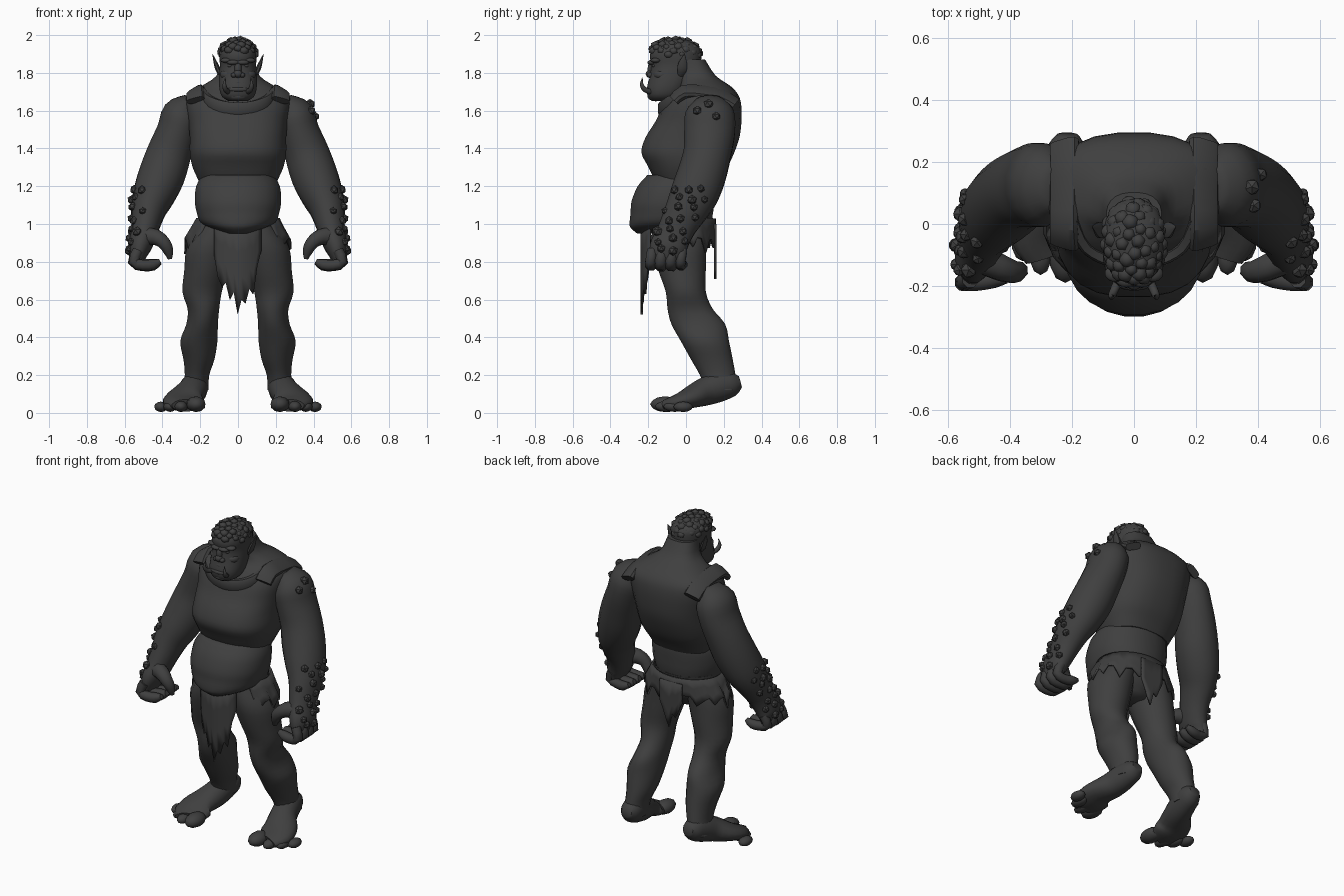
import bpy, bmesh, math, random
from mathutils import Vector, Matrix
from mathutils.bvhtree import BVHTree

random.seed(4)
if "Cube" in bpy.data.objects:
    bpy.data.objects.remove(bpy.data.objects["Cube"])

hide = bpy.data.materials.new("dark_grey_hide")
hide.use_nodes = True
GREY = (.05, .05, .05, 1)
hide.diffuse_color = GREY
hide.node_tree.nodes["Principled BSDF"].inputs["Base Color"].default_value = GREY


def finish(name, bm, mirror=False, angle=50, thick=0):
    """Turn a bmesh into a shaded object, optionally mirrored or thickened."""
    bmesh.ops.recalc_face_normals(bm, faces=bm.faces)
    mesh = bpy.data.meshes.new(name)
    bm.to_mesh(mesh)
    bm.free()
    mesh.materials.append(hide)
    obj = bpy.data.objects.new(name, mesh)
    bpy.context.collection.objects.link(obj)
    bpy.ops.object.select_all(action='DESELECT')
    obj.select_set(True)
    bpy.context.view_layer.objects.active = obj
    bpy.ops.object.shade_smooth_by_angle(angle=math.radians(angle))
    if thick:
        mod = obj.modifiers.new("thickness", 'SOLIDIFY')
        mod.thickness, mod.offset = thick, 0
    if mirror:
        mod = obj.modifiers.new("mirror", 'MIRROR')
        mod.use_mirror_merge = False
    return obj


def smooth_rings(rings, steps):
    """Catmull-Rom interpolation between the key rings."""
    out = []
    last = len(rings) - 1
    for i in range(last):
        p0, p1, p2, p3 = (rings[min(max(i + k, 0), last)] for k in (-1, 0, 1, 2))
        for s in range(steps):
            t = s / steps
            out.append([b + .5 * t * (c - a + t * (2*a - 5*b + 4*c - d + t * (3*(b - c) + d - a)))
                        for a, b, c, d in zip(p0, p1, p2, p3)])
    return out + [list(rings[-1])]


def loft(name, rings, flat=False, ref=(0, 1, 0), sides=16, power=2, steps=3,
         mirror=False, angle=50):
    """Skin rings (x, y, z, side radius, ref radius) along their path."""
    rings = smooth_rings(rings, steps)
    centres = [Vector(r[:3]) for r in rings]
    bm = bmesh.new()
    loops = []
    for i, r in enumerate(rings):
        t = centres[min(i + 1, len(rings) - 1)] - centres[max(i - 1, 0)]
        t = Vector((0, 0, 1)) if flat else t.normalized()
        u = Vector(ref)
        u = (u - t * u.dot(t)).normalized()
        v = t.cross(u)
        loop = []
        for k in range(sides):
            a = math.tau * (k + .5) / sides
            c, s = (math.copysign(abs(w) ** (2 / power), w) for w in (math.cos(a), math.sin(a)))
            loop.append(bm.verts.new(centres[i] + v * (c * max(r[3], .001)) + u * (s * max(r[4], .001))))
        loops.append(loop)
    for a, b in zip(loops, loops[1:]):
        for k in range(sides):
            n = (k + 1) % sides
            bm.faces.new((a[k], a[n], b[n], b[k]))
    bm.faces.new(loops[0])
    bm.faces.new(loops[-1])
    return finish(name, bm, mirror, angle)


def blobs(name, items, detail=2, mirror=False, angle=60):
    """Ellipsoids given as (centre, radii), gathered in one object."""
    bm = bmesh.new()
    for loc, size in items:
        turn = Matrix.Rotation(random.uniform(0, 1), 4, 'Z') if detail == 1 else Matrix()
        bmesh.ops.create_icosphere(bm, subdivisions=detail, radius=1,
                                   matrix=Matrix.Translation(loc) @ turn @ Matrix.Diagonal((*size, 1)))
    return finish(name, bm, mirror, angle)


def sheet(name, columns, flare):
    """Ragged cloth from columns (x, y, top, bottom), widening downwards."""
    bm = bmesh.new()
    cols = []
    for x, y, top, bottom in columns:
        cols.append([bm.verts.new((x * (1 + flare * f), y, top + (bottom - top) * f))
                     for f in (0, .35, .7, 1)])
    for a, b in zip(cols, cols[1:]):
        for k in range(3):
            bm.faces.new((a[k], b[k], b[k + 1], a[k + 1]))
    return finish(name, bm, thick=.012)


# Trunk: chest with neck, hanging belly, pelvis
loft("chest_and_neck", [
    (0, .005, 1.2, .195, .15), (0, .005, 1.25, .22, .18), (0, .01, 1.31, .245, .215),
    (0, .01, 1.38, .257, .248), (0, .035, 1.46, .257, .25), (0, .065, 1.54, .265, .23),
    (0, .085, 1.62, .278, .21), (0, .1, 1.68, .27, .18), (0, .1, 1.73, .195, .137),
    (0, .058, 1.785, .115, .1), (0, .022, 1.87, .09, .08)], flat=True, sides=24, power=2.5)
loft("belly", [
    (0, -.15, .95, .07, .11), (0, -.11, .98, .15, .185), (0, -.085, 1.01, .2, .215),
    (0, -.075, 1.06, .22, .22), (0, -.07, 1.12, .23, .22), (0, -.052, 1.2, .223, .205),
    (0, -.03, 1.26, .19, .175)], flat=True, sides=24, power=2.2)
loft("pelvis", [(0, -.02, .82, .08, .07), (0, -.03, .9, .19, .14), (0, -.02, 1.04, .205, .165)],
     flat=True)

# Collar and shoulder straps
loft("collar", [(x, y, z, .02, .035) for x, y, z in (
    (-.2, .02, 1.7), (-.16, -.07, 1.65), (-.09, -.115, 1.62), (0, -.13, 1.61),
    (.09, -.115, 1.62), (.16, -.07, 1.65), (.2, .02, 1.7))], ref=(0, 0, 1), sides=8, power=4)
loft("shoulder_strap", [(.225, y, z, r, .05) for y, z, r in (
    (-.065, 1.655, .02), (-.01, 1.7, .024), (.1, 1.698, .018), (.19, 1.682, .016), (.262, 1.635, .022))],
     ref=(1, 0, -.6), sides=10, power=3.5, steps=2, mirror=True, angle=30)

# Arms and hands
arm = loft("arm", [
    (.25, .12, 1.66, .04, .07), (.292, .125, 1.59, .105, .13), (.322, .125, 1.49, .11, .137),
    (.366, .112, 1.37, .12, .128), (.403, .083, 1.26, .125, .13), (.443, .045, 1.16, .114, .128),
    (.472, .005, 1.08, .095, .115), (.488, -.038, 1, .078, .1), (.504, -.07, .93, .068, .095),
    (.522, -.095, .87, .06, .1), (.53, -.1, .81, .035, .09)], mirror=True)
for i in range(4):
    y = -.178 + .053 * i
    r = (.03, .034, .033, .028)[i]
    loft(f"finger_{i + 1}", [(.53, y, .86, r, r), (.552, y - .01, .8, r, r),
                             (.505, y - .01, .782, r, r), (.45, y, .785, r, r),
                             (.412, y, .802, r * .5, r * .5)], sides=8, steps=2, mirror=True)
loft("thumb", [(.5, -.11, .935, .055, .05), (.435, -.14, .93, .045, .045), (.392, -.155, .9, .037, .038),
               (.37, -.15, .86, .03, .03), (.36, -.145, .815, .012, .012)], sides=8, steps=2, mirror=True)

# Warts set onto the outside of the arms
skin = BVHTree.FromPolygons([v.co for v in arm.data.vertices], [p.vertices for p in arm.data.polygons])


def warts(name, spots, mirror):
    items = []
    for y, z in spots:
        hit = skin.ray_cast(Vector((1, y, z)), Vector((-1, 0, 0)))[0]
        if hit:
            r = random.uniform(.02, .028)
            items.append((hit, (r, r, r)))
    blobs(name, items, detail=1, mirror=mirror, angle=20)


rows = []
for i in range(7):
    z = 1.19 - .055 * i
    middle = .035 - .026 * i
    for k in (-1, 0, 1):
        rows.append((middle + (k + .5 * (i % 2) - .25) * .07 + random.uniform(-.01, .01),
                     z + random.uniform(-.014, .014)))
warts("forearm_warts", rows, True)
warts("left_shoulder_warts", [(.12, 1.635), (.06, 1.6), (.16, 1.57), (.0, 1.61)], False)

# Legs and feet
loft("leg", [
    (.11, -.03, .99, .09, .15), (.145, -.035, .88, .127, .145), (.17, -.02, .75, .117, .127),
    (.19, -.001, .64, .106, .108), (.183, .022, .55, .085, .122), (.19, .065, .47, .085, .145),
    (.207, .1, .38, .1, .13), (.207, .138, .28, .083, .112), (.217, .168, .2, .066, .096),
    (.225, .19, .12, .07, .085)], flat=True, mirror=True)
loft("foot", [
    (.215, .288, .165, .035, .03), (.217, .25, .155, .06, .065), (.228, .18, .14, .072, .08),
    (.247, .1, .112, .08, .075), (.285, .02, .08, .1, .057), (.288, -.04, .055, .11, .046),
    (.27, -.1, .04, .085, .033)], ref=(0, 0, 1), mirror=True)
blobs("toes", [((.222, -.11, .046), (.052, .08, .042)), ((.302, -.1, .034), (.036, .065, .03)),
               ((.36, -.06, .033), (.036, .06, .028)), ((.408, -.015, .032), (.036, .052, .028))],
      mirror=True)

# Ragged loincloth: hip skirt, front flap, back flap
skirt = []
for i in range(31):
    a = math.radians(48 + 264 * i / 30)
    drop = random.uniform(.07, .11) + (.05 if i % 3 == 1 else 0)
    skirt.append((.215 * math.sin(a), -.02 - .172 * math.cos(a), 1.03, 1 - drop))
sheet("hip_skirt", skirt, .3)
hem = (.84, .72, .67, .69, .6, .64, .52, .6, .58, .66, .63, .78, .86)
sheet("front_flap", [(-.125 + .0205 * i, -.235 + .9 * (i / 12 - .5) ** 2 * .2, 1.01, z)
                     for i, z in enumerate(hem)], 0)
hem = (.88, .83, .78, .8, .71, .76, .82, .87)
sheet("back_flap", [(-.08 + .022 * i, .155, 1, z) for i, z in enumerate(hem)], 0)

# Head
loft("head", [
    (0, -.125, 1.65, .05, .055), (0, -.115, 1.675, .086, .088), (0, -.1, 1.72, .1, .108),
    (0, -.075, 1.78, .101, .118), (0, -.055, 1.84, .097, .13), (0, -.055, 1.89, .1, .138),
    (0, -.05, 1.93, .095, .125), (0, -.055, 1.965, .065, .085), (0, -.06, 1.98, .03, .04)],
     flat=True, sides=20, power=2.3)
blobs("brow_and_cheeks", [((.025, -.18, 1.855), (.035, .025, .014)), ((.06, -.16, 1.866), (.035, .028, .014)),
                          ((.05, -.13, 1.79), (.046, .045, .03)), ((.022, -.188, 1.788), (.017, .02, .014))],
      mirror=True)
blobs("eyes", [((.042, -.165, 1.838), (.015, .015, .01))], mirror=True)
blobs("nose_and_lips", [((0, -.182, 1.82), (.02, .022, .04)), ((0, -.19, 1.795), (.024, .024, .022)),
                        ((0, -.172, 1.75), (.055, .03, .018)), ((0, -.18, 1.712), (.066, .037, .017)),
                        ((0, -.16, 1.675), (.062, .045, .026))])
loft("tusk", [(.05, -.185, 1.7, .015, .015), (.066, -.218, 1.712, .014, .014),
              (.072, -.235, 1.74, .01, .01), (.066, -.23, 1.776, .001, .001)],
     sides=8, mirror=True)
loft("ear", [(.09, -.03, 1.785, .008, .014), (.105, -.022, 1.815, .014, .026), (.118, -.017, 1.85, .011, .025),
             (.135, -.008, 1.9, .001, .002)], sides=8, mirror=True)

# Curly hair spread over the crown
curls = []
count = 48
for i in range(count):
    up = 1 - 1.05 * (i + .5) / count
    ring = math.sqrt(1 - up * up)
    a = i * math.pi * (3 - math.sqrt(5))
    r = random.uniform(.021, .03)
    curls.append(((.088 * ring * math.cos(a), -.055 + .123 * ring * math.sin(a),
                   1.893 + .085 * up + .025 * max(0, -math.sin(a)) * (1 - up)), (r, r, r * .8)))
blobs("curly_hair", curls, detail=1, angle=60)
